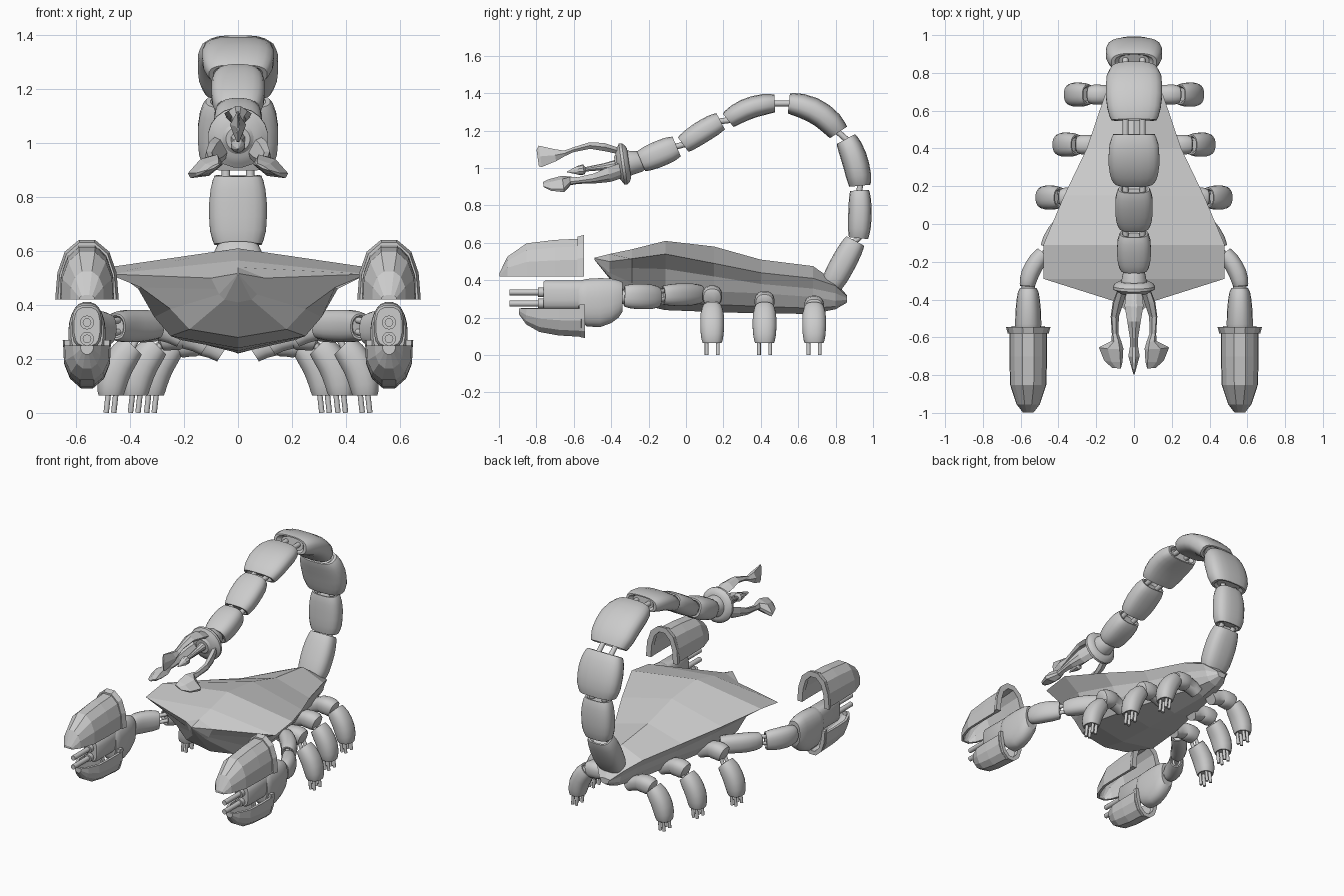
import bpy, bmesh, math
from mathutils import Vector as V

if "Cube" in bpy.data.objects:
    bpy.data.objects.remove(bpy.data.objects["Cube"])

X, Z = V((1, 0, 0)), V((0, 0, 1))


def loft(name, rings, closed=True, smooth=None, thick=0):
    bm = bmesh.new()
    vs = [[bm.verts.new(p) for p in r] for r in rings]
    n = len(rings[0])
    for a, b in zip(vs, vs[1:]):
        for i in range(n if closed else n - 1):
            j = (i + 1) % n
            bm.faces.new((a[i], a[j], b[j], b[i]))
    if closed:
        bm.faces.new(vs[0])
    bm.faces.new(vs[-1])
    bmesh.ops.recalc_face_normals(bm, faces=bm.faces)
    me = bpy.data.meshes.new(name)
    bm.to_mesh(me)
    bm.free()
    ob = bpy.data.objects.new(name, me)
    bpy.context.collection.objects.link(ob)
    if thick:
        m = ob.modifiers.new("thickness", 'SOLIDIFY')
        m.thickness, m.offset = thick, 0
    if smooth:
        bpy.ops.object.select_all(action='DESELECT')
        ob.select_set(True)
        bpy.context.view_layer.objects.active = ob
        bpy.ops.object.shade_smooth_by_angle(angle=math.radians(smooth))
    return ob


def oval(c, u, v, w, h, n=20, power=2.4):
    pts = []
    for i in range(n):
        a = 2 * math.pi * (i + .5) / n
        ca, sa = math.cos(a), math.sin(a)
        e = 2 / power
        pts.append(c + u * w * math.copysign(abs(ca) ** e, ca) + v * h * math.copysign(abs(sa) ** e, sa))
    return pts


BARREL = [(0.07, .55), (0, .7), (0, .82), (.06, .88), (.2, .97), (.4, 1), (.6, 1), (.8, .95), (.94, .87), (1, .8), (1, .68), (.93, .53)]
LIMB = [(0, .5), (0, .75), (.2, .82), (.45, .86), (.5, .97), (.7, 1), (.85, 1), (.96, .88), (1, .6)]


def segment(name, p0, p1, w, h, bend=(0, 0, 0), side=None, profile=BARREL, power=2.4):
    """Armoured barrel following a shallow arc from p0 to p1."""
    p0, p1, bend = V(p0), V(p1), V(bend)
    rings = []
    for t, f in profile:
        c = p0.lerp(p1, t) + bend * 4 * t * (1 - t)
        d = (p1 - p0 + bend * 4 * (1 - 2 * t)).normalized()
        u = (side or d.cross(Z)).normalized()
        rings.append(oval(c, u, u.cross(d).normalized(), w * f, h * f, power=power))
    return loft(name, rings, smooth=35)


def rod(name, p, q, r):
    p, q = V(p), V(q)
    d = (q - p).normalized()
    u = d.orthogonal().normalized()
    return loft(name, [oval(c, u, d.cross(u), r, r, 12, 2) for c in (p, q)], smooth=35)


def joint(name, p, q, side, gap, r):
    p, q = V(p), V(q)
    e = (q - p) * .4
    for s in (-1, 1):
        rod(name, p - e + side * gap * s, q + e + side * gap * s, r)


# Faceted body: y, ridge z, shell edge, shell underside, hull side, hull chine, keel z
stations = [
    (-.49, .52, (.003, .517), (.003, .515), (.003, .513), (.002, .511), .51),
    (-.41, .54, (.10, .50), (.08, .46), (.07, .44), (.05, .42), .41),
    (-.29, .565, (.48, .515), (.36, .465), (.25, .385), (.18, .31), .28),
    (-.11, .61, (.48, .54), (.37, .46), (.31, .355), (.25, .285), .24),
    (.15, .58, (.37, .49), (.30, .42), (.27, .34), (.21, .27), .23),
    (.40, .51, (.25, .44), (.21, .38), (.19, .33), (.15, .26), .222),
    (.68, .475, (.155, .41), (.12, .355), (.11, .31), (.08, .25), .22),
    (.80, .39, (.10, .37), (.08, .33), (.07, .29), (.05, .26), .245),
    (.86, .32, (.04, .315), (.03, .305), (.03, .295), (.02, .285), .28)]
rings = []
for y, zt, *mid, zb in stations:
    right = [V((x, y, z)) for x, z in mid]
    left = [V((-x, y, z)) for x, z in reversed(mid)]
    rings.append([V((0, y, zt))] + right + [V((0, y, zb))] + left)
loft("body", rings)

# Tail: (start yz, end yz, half width, half height, bend yz)
tail = [
    ((.775, .37), (.905, .61), .10, .068, (0, 0)),
    ((.922, .625), (.928, .88), .108, .063, (.005, 0)),
    ((.93, .905), (.855, 1.155), .15, .07, (.012, .005)),
    ((.815, 1.19), (.55, 1.345), .15, .068, (.02, .03)),
    ((.475, 1.345), (.225, 1.255), .135, .058, (-.01, .02)),
    ((.185, 1.25), (-.015, 1.125), .10, .06, (0, .005)),
    ((-.05, 1.115), (-.24, 1.035), .09, .07, (0, 0))]
for i, (a, b, w, h, k) in enumerate(tail):
    segment("tail_segment", (0, *a), (0, *b), w, h, (0, *k), side=X, power=2.8)
    if i:
        joint("tail_joint", (0, *tail[i - 1][1]), (0, *a), X, .045, .016)

# Tail grabber: socket, collar, three prongs and a central spike
hub, axis = V((0, -.24, 1.035)), V((0, -.99, -.14)).normalized()
up = X.cross(axis).normalized()
up = up if up.z > 0 else -up
loft("grabber_socket", [oval(hub + axis * d, X, up, r, r, 20, 2) for d, r in
     [(-.02, .04), (0, .055), (.05, .065), (.09, .075), (.12, .07), (.14, .045)]], smooth=35)
loft("grabber_collar", [oval(hub + axis * d, X, up, r, r, 20, 2) for d, r in
     [(.065, .08), (.075, .10), (.09, .112), (.105, .112), (.115, .095), (.13, .07)]], smooth=35)
prong = [(.10, .05, .085, .04), (.18, .08, .125, .05), (.26, .105, .14, .036), (.35, .10, .125, .022),
         (.40, .085, .115, .022), (.45, .065, .13, .03), (.53, .045, .16, .008), (.545, .05, .14, .003)]
side_prong = [(.10, .05, .085, .045), (.18, .075, .12, .045), (.26, .10, .135, .03), (.35, .10, .13, .02),
              (.39, .085, .13, .025), (.43, .075, .205, .035), (.50, .075, .175, .02), (.535, .08, .13, .005)]
for deg, table in ((90, prong), (-28, side_prong), (208, side_prong)):
    a = math.radians(deg)
    rad = X * math.cos(a) + up * math.sin(a)
    tan = axis.cross(rad)
    loft("grabber_prong", [[hub + axis * d + rad * r + tan * t for r, t in
         ((ri, -w * .6), (ri, w * .6), ((ri + ro) / 2, w), (ro, w * .3), (ro, -w * .3), ((ri + ro) / 2, -w))]
         for d, ri, ro, w in table])
loft("grabber_spike", [oval(hub + axis * d, X, up, r, r, 10, 2) for d, r in
     [(.12, .03), (.2, .018), (.3, .012), (.31, .028), (.34, .024), (.4, .002)]])


def shell(name, x, z0, s, table, thick=.016):
    """Open arch cover; s = +1 domes up, -1 domes down. table: y, half width, height."""
    shape = [(-1, 0), (-.97, .45), (-.72, .8), (-.3, 1), (.3, 1), (.72, .8), (.97, .45), (1, 0)]
    loft(name, [[V((x + w * a, y, z0 + s * h * b)) for a, b in shape] for y, w, h in table], False, thick=thick)


def arch_rim(name, x, z0, s, y0, y1, w, h, t):
    shape = [(-1, 0), (-.93, .45), (-.7, .8), (-.25, 1), (.25, 1), (.7, .8), (.93, .45), (1, 0)]
    prof = [(y0, -.012), (y0, t), (y1, t * .6), (y1, -.012)]
    loft(name, [[V((x + a * (w + o), y, z0 + s * b * (h + o))) for y, o in prof] for a, b in shape])


for s in (-1, 1):
    # Front arms
    segment("arm_upper", (s * .30, .07, .325), (s * .455, -.125, .32), .05, .06, (s * .02, 0, 0))
    segment("arm_fore", (s * .48, -.155, .31), (s * .565, -.33, .315), .048, .068, (s * .018, 0, 0))
    joint("elbow", (s * .455, -.125, .32), (s * .485, -.16, .315), Z, .022, .012)
    rod("wrist", (s * .56, -.32, .315), (s * .56, -.38, .295), .035)
    # Hand and twin barrels
    x = s * .56
    palm = [(-.34, .045, .08, .31), (-.36, .055, .10, .30), (-.40, .062, .12, .29), (-.46, .068, .132, .28),
            (-.53, .07, .128, .28), (-.56, .068, .11, .29), (-.575, .06, .09, .30)]
    loft("hand", [oval(V((x, y, z)), X, Z, w, h, 24) for y, w, h, z in palm], smooth=35)
    loft("gun_housing", [oval(V((x, y, .32)), X, Z, w, h, 16, 3) for y, w, h in
         [(-.55, .056, .08), (-.75, .056, .08), (-.762, .048, .072)]], smooth=35)
    for z in (.335, .275):
        rod("gun_barrel", (x, -.74, z), (x, -.945, z), .016)
        rod("gun_muzzle_ring", (x, -.75, z), (x, -.79, z), .026)
    # Claw covers with rims
    shell("claw_upper_cover", x, .42, 1, [(-.56, .092, .195), (-.7, .092, .188), (-.85, .088, .17),
          (-.95, .055, .10), (-.99, .025, .015)])
    arch_rim("claw_upper_rim", x, .42, 1, -.545, -.58, .094, .198, .024)
    shell("claw_lower_cover", x, .25, -1, [(-.56, .08, .145), (-.68, .08, .138), (-.78, .075, .12),
          (-.85, .045, .08), (-.885, .02, .03)])
    arch_rim("claw_lower_rim", x, .27, -1, -.54, -.57, .076, .165, .014)
    # Legs
    for y, fx, zk in ((.14, .475, .315), (.42, .385, .285), (.685, .325, .26)):
        knee = V((s * (fx - .085), y, zk - .01))
        segment("leg_upper", (s * (fx - .27), y, zk - .035), knee, .053, .055, (0, 0, .024), profile=LIMB)
        top, low = V((s * (fx - .085), y, .25)), V((s * (fx - .004), y, .065))
        segment("leg_lower", top, low, .064, .058, (s * .02, 0, .006))
        joint("knee", knee - V((s * .03, 0, 0)), top.lerp(low, .2), V((0, 1, 0)), .022, .012)
        for dy in (-.03, .03):
            for dx in (-.014, .014):
                rod("foot_pin", (s * (fx - .01) + dx, y + dy, .09), (s * fx + dx, y + dy, 0), .01)
